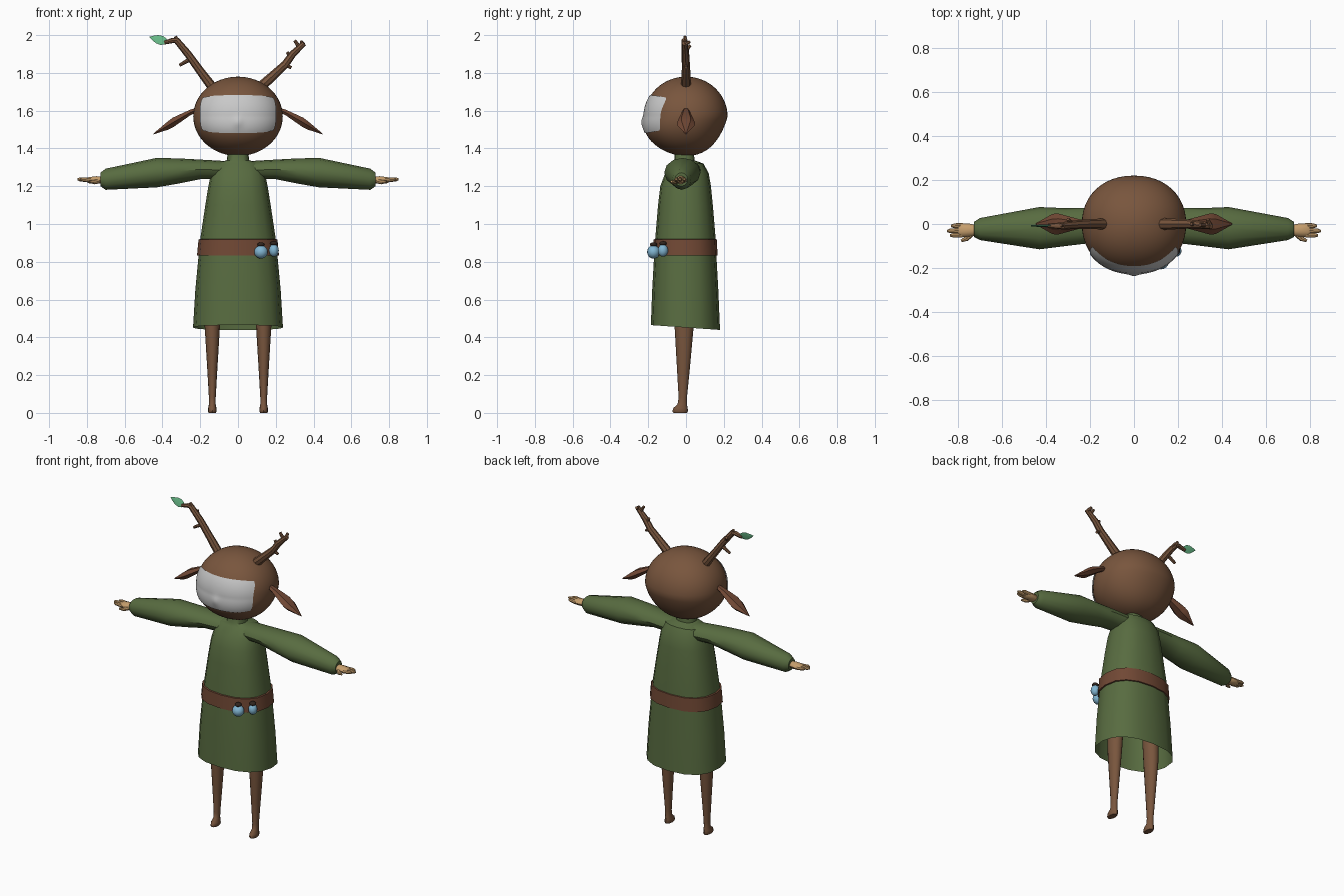
import bpy, bmesh, math
from mathutils import Vector

if "Cube" in bpy.data.objects:
    bpy.data.objects.remove(bpy.data.objects["Cube"])


def mat(name, r, g, b):
    m = bpy.data.materials.new(name)
    m.diffuse_color = (r, g, b, 1)
    m.use_nodes = True
    m.node_tree.nodes["Principled BSDF"].inputs["Base Color"].default_value = m.diffuse_color
    return m


BARK = mat("bark brown", .19, .092, .047)
LEATHER = mat("leather brown", .165, .065, .035)
GREEN = mat("tunic green", .098, .15, .052)
GREY = mat("mask grey", .58, .58, .58)
TAN = mat("skin tan", .56, .34, .15)
BLUE = mat("pale blue", .22, .46, .64)
LEAF = mat("leaf green", .14, .5, .25)
DARK = mat("dark brown", .03, .018, .013)


def finish(name, bm, material, angle=40):
    bmesh.ops.recalc_face_normals(bm, faces=bm.faces[:])
    me = bpy.data.meshes.new(name)
    bm.to_mesh(me)
    bm.free()
    me.materials.append(material)
    ob = bpy.data.objects.new(name, me)
    bpy.context.collection.objects.link(ob)
    bpy.ops.object.select_all(action='DESELECT')
    ob.select_set(True)
    bpy.context.view_layer.objects.active = ob
    bpy.ops.object.shade_smooth_by_angle(angle=math.radians(angle))
    return ob


def skin(name, rings, material, cap_start=True, cap_end=True, angle=40):
    """Bridge a list of point rings."""
    bm = bmesh.new()
    vr = [[bm.verts.new(p) for p in ring] for ring in rings]
    n = len(vr[0])
    for a, b in zip(vr, vr[1:]):
        for i in range(n):
            j = (i + 1) % n
            bm.faces.new((a[i], a[j], b[j], b[i]))
    if cap_start:
        bm.faces.new(vr[0])
    if cap_end:
        bm.faces.new(vr[-1])
    return finish(name, bm, material, angle)


def outline(n, power):
    pts = []
    for i in range(n):
        t = 2 * math.pi * i / n
        c, s = math.cos(t), math.sin(t)
        pts.append((math.copysign(abs(c) ** (2 / power), c),
                    math.copysign(abs(s) ** (2 / power), s)))
    return pts


def loft_z(name, secs, material, n=16, power=2, tilt=0, **kw):
    """Sections: z, xc, yc, rx, ry."""
    return skin(name, [[(xc + rx * c, yc + ry * s, z - (tilt * ry * s if k == 0 else 0))
                        for c, s in outline(n, power)]
                       for k, (z, xc, yc, rx, ry) in enumerate(secs)], material, **kw)


def loft_x(name, secs, side, material, n=10, **kw):
    """Sections: x, yc, zc, ry, rz, mirrored by side."""
    return skin(name, [[(side * x, yc + ry * c, zc + rz * s) for c, s in outline(n, 2)]
                       for x, yc, zc, ry, rz in secs], material, **kw)


def tube(name, pts, radii, material, n=8):
    pts = [Vector(p) for p in pts]
    rings = []
    for i, p in enumerate(pts):
        d = (pts[min(i + 1, len(pts) - 1)] - pts[max(i - 1, 0)]).normalized()
        a = d.cross(Vector((0, 1, 0))).normalized()
        b = d.cross(a)
        rings.append([p + radii[i] * (a * c + b * s) for c, s in outline(n, 2)])
    return skin(name, rings, material)


def ball(name, pos, scale, material):
    bm = bmesh.new()
    bmesh.ops.create_uvsphere(bm, u_segments=16, v_segments=10, radius=1)
    for v in bm.verts:
        v.co = Vector(pos) + Vector(a * b for a, b in zip(v.co, scale))
    return finish(name, bm, material, 60)


# Head: slightly low-bulging round hood
HZ, RX, RY, RZ, HP = 1.57, .237, .22, .21, 2.15


def chin_shift(z):
    return -.014 * math.sin(math.pi * min(1, (HZ - z) / RZ)) if z < HZ else 0


rings = []
for k in range(33):
    a = math.pi * (k + .08) / 32.16
    z, r = HZ - RZ * math.cos(a), math.sin(a)
    rings.append([(RX * r * c, RY * r * s + chin_shift(z), z) for c, s in outline(48, HP)])
skin("head_hood", rings, BARK, angle=60)

# Face plate: rounded rectangle following the hood, with a small nose
bm = bmesh.new()
grid = []
NU, NV = 32, 20
for j in range(NV + 1):
    row = []
    for i in range(NU + 1):
        u, v = 2 * i / NU - 1, 2 * j / NV - 1
        x = .198 * u * (1 - .07 * v ** 4)
        z = 1.582 + .1 * v * (1 - .13 * u ** 4)
        r = math.sqrt(1 - ((z - HZ) / RZ) ** 2)
        y = -RY * r * (1 - abs(x / (RX * r)) ** HP) ** (1 / HP) + chin_shift(z)
        nose = .008 * math.exp(-(x / .022) ** 2 - ((z - 1.54) / .03) ** 2)
        row.append(bm.verts.new((x * 1.015, y - .005 - nose, z)))
    grid.append(row)
for j in range(NV):
    for i in range(NU):
        bm.faces.new((grid[j][i], grid[j][i + 1], grid[j + 1][i + 1], grid[j + 1][i]))
finish("face_plate", bm, GREY, 60)

# Tunic with open hem, and belt
loft_z("tunic", [(.452, 0, -.003, .238, .183), (.65, 0, -.004, .226, .175),
                 (.83, 0, -.004, .209, .165), (.92, 0, -.003, .2, .16),
                 (1.1, 0, -.003, .173, .145), (1.2, 0, -.002, .157, .134),
                 (1.27, 0, .005, .142, .115), (1.32, 0, .01, .12, .082),
                 (1.337, 0, -.008, .06, .053), (1.4, 0, -.01, .05, .05)],
       GREEN, power=2.4, tilt=.07, cap_start=False)
loft_z("belt", [(.832, 0, -.004, .208, .164), (.834, 0, -.004, .217, .171),
                (.918, 0, -.004, .209, .167), (.92, 0, -.004, .199, .159)],
       LEATHER, power=2.4, cap_start=False, cap_end=False)

# Belt charms
for k, (x, y, z, rx, ry, rz) in enumerate([(.122, -.172, .852, .036, .034, .035),
                                           (.19, -.122, .86, .026, .027, .033)]):
    ball(f"charm_{k}", (x, y, z), (rx, ry, rz), BLUE)
    ball(f"charm_cap_{k}", (x, y, z + rz + .004), (.02, .02, .012), DARK)

for side, tag in ((-1, "right"), (1, "left")):
    # Sleeves
    loft_x("sleeve_" + tag, [(.06, .005, 1.285, .075, .048), (.2, -.007, 1.289, .08, .052),
                             (.31, -.014, 1.281, .086, .066), (.43, -.019, 1.272, .096, .078),
                             (.7, -.023, 1.237, .05, .056), (.728, -.025, 1.236, .034, .036)],
           side, GREEN, n=12)
    # Hands
    loft_x("palm_" + tag, [(.71, -.028, 1.234, .022, .018), (.75, -.028, 1.233, .03, .021),
                           (.79, -.028, 1.232, .032, .017), (.8, -.028, 1.232, .026, .011)],
           side, TAN)
    for k, (y, tip) in enumerate([(-.007, .832), (-.03, .85), (-.05, .836)]):
        tube(f"finger_{tag}_{k}", [(side * .78, y, 1.232), (side * (tip - .015), y - .001, 1.236),
                                   (side * tip, y - .002, 1.237)], [.012, .011, .005], TAN)
    tube("thumb_" + tag, [(side * .735, -.04, 1.228), (side * .76, -.066, 1.222),
                          (side * .785, -.077, 1.224)], [.013, .012, .006], TAN)
    # Legs with small hoof-like feet
    x = side * .136
    loft_z("leg_" + tag, [(0, x, -.03, .019, .036), (.008, x, -.031, .023, .041),
                          (.026, x, -.029, .022, .038), (.045, x, -.02, .018, .025),
                          (.08, x, -.017, .018, .022), (.22, x, -.014, .026, .033),
                          (.45, x, -.01, .04, .05), (.72, x * .95, -.008, .05, .056)],
           BARK, n=12)
    # Leaf-shaped ears
    loft_x("ear_" + tag, [(.19, 0, 1.612, .012, .012), (.25, 0, 1.592, .022, .017),
                          (.345, 0, 1.537, .048, .03), (.37, 0, 1.522, .046, .026),
                          (.447, 0, 1.477, .003, .003)], side, LEATHER, n=6, angle=25)

# Antlers and twigs
tube("antler_right", [(-.125, 0, 1.71), (-.2, 0, 1.81), (-.265, -.003, 1.9), (-.325, -.008, 1.972),
                      (-.345, -.008, 1.972), (-.39, -.008, 1.96)],
     [.026, .022, .02, .017, .014, .01], BARK)
tube("antler_left", [(.125, 0, 1.73), (.185, 0, 1.785), (.25, 0, 1.845), (.29, -.003, 1.9),
                     (.35, -.008, 1.957)], [.027, .024, .021, .019, .014], BARK)
for k, (a, b) in enumerate([((-.25, 0, 1.875), (-.31, 0, 1.84)), ((-.315, -.005, 1.965), (-.333, -.005, 1.993)),
                            ((-.285, 0, 1.92), (-.3, .022, 1.945)),
                            ((.245, 0, 1.845), (.283, 0, 1.827)), ((.28, 0, 1.88), (.26, 0, 1.91)),
                            ((.325, -.005, 1.935), (.3, -.005, 1.972)), ((.345, -.005, 1.95), (.335, .02, 1.965))]):
    tube(f"twig_{k}", [a, b], [.012, .008], BARK)

# Leaf on the antler tip
root, tip = Vector((-.37, -.008, 1.962)), Vector((-.468, -.008, 1.99))
across = Vector((.27, .25, .93)).normalized()
tube_rings = []
for t in (0, .15, .35, .6, .85, 1):
    c = root.lerp(tip, t)
    w = .002 + .024 * math.sin(math.pi * t ** .8)
    tube_rings.append([c + across * w, c + Vector((0, -.003, 0)), c - across * w, c + Vector((0, .003, 0))])
skin("leaf", tube_rings, LEAF)
